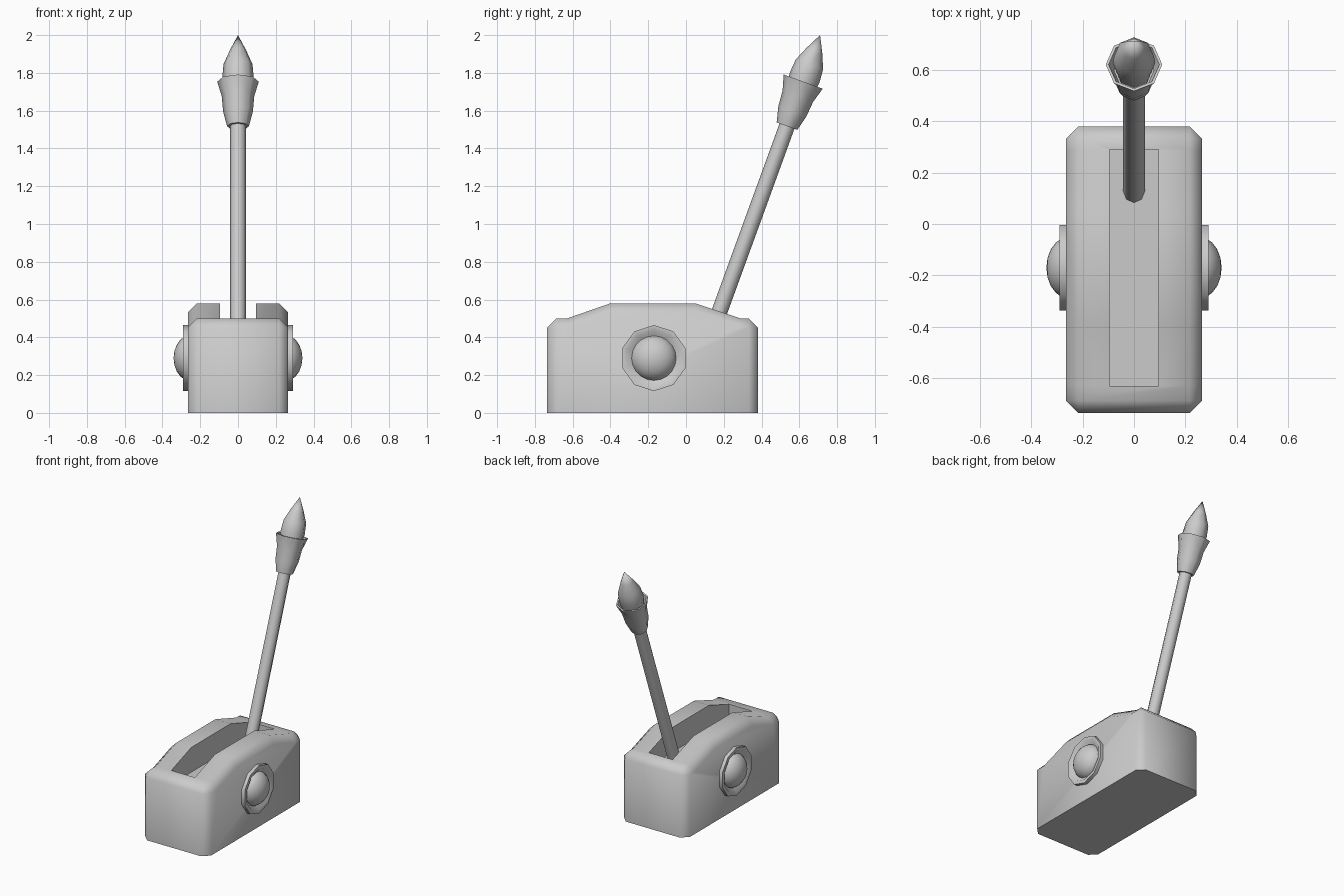
import bpy, bmesh, math
from mathutils import Matrix

if "Cube" in bpy.data.objects:
    bpy.data.objects.remove(bpy.data.objects["Cube"])


def finish(bm, name, angle=50):
    bmesh.ops.recalc_face_normals(bm, faces=bm.faces)
    me = bpy.data.meshes.new(name)
    bm.to_mesh(me)
    bm.free()
    ob = bpy.data.objects.new(name, me)
    bpy.context.collection.objects.link(ob)
    if angle:
        smooth(ob, angle)
    return ob


def select(ob):
    bpy.ops.object.select_all(action='DESELECT')
    ob.select_set(True)
    bpy.context.view_layer.objects.active = ob


def smooth(ob, angle):
    select(ob)
    bpy.ops.object.shade_smooth_by_angle(angle=math.radians(angle))


def lathe(name, profile, sides, matrix):
    """Revolve (radius, height) points about local z; zero radius makes a pole."""
    bm = bmesh.new()
    rings = []
    for r, h in profile:
        n = sides if r > 0 else 1
        rings.append([bm.verts.new(matrix @ Matrix.Rotation(2 * math.pi * k / sides, 4, 'Z')
                                   @ Matrix.Translation((r, 0, h)).to_translation())
                      for k in range(n)])
    for a, b in zip(rings, rings[1:]):
        for k in range(sides):
            j = (k + 1) % sides
            quad = [a[k % len(a)], a[j % len(a)], b[j % len(b)], b[k % len(b)]]
            bm.faces.new(list(dict.fromkeys(quad)))
    for ring in (rings[0], rings[-1]):
        if len(ring) > 1:
            bm.faces.new(ring)
    return finish(bm, name)


# housing: extruded side profile with chamfered outer edges
W = 0.265
outline = [(-0.735, 0), (-0.735, 0.5), (-0.63, 0.5), (-0.40, 0.58),
           (0.05, 0.58), (0.29, 0.5), (0.38, 0.5), (0.38, 0)]
bm = bmesh.new()
face = bm.faces.new([bm.verts.new((-W, y, z)) for y, z in outline])
ext = bmesh.ops.extrude_face_region(bm, geom=[face])
bmesh.ops.translate(bm, vec=(2 * W, 0, 0),
                    verts=[v for v in ext['geom'] if isinstance(v, bmesh.types.BMVert)])
bmesh.ops.recalc_face_normals(bm, faces=bm.faces)
outer = [e for e in bm.edges
         if max(v.co.z for v in e.verts) > 0.01 and e.calc_face_angle(0) > math.radians(60)]
bmesh.ops.bevel(bm, geom=outer, offset=0.048, segments=1, affect='EDGES', profile=0.5)
housing = finish(bm, "housing", 0)

# slot cut into the top
bm = bmesh.new()
bmesh.ops.create_cube(bm, size=1, matrix=Matrix.Translation((0, -0.17, 0.6))
                      @ Matrix.Diagonal((0.19, 0.92, 0.4, 1)))
cutter = finish(bm, "slot_cutter", 0)
cutter.hide_render = True
cut = housing.modifiers.new("slot", 'BOOLEAN')
cut.operation = 'DIFFERENCE'
cut.solver = 'EXACT'
cut.object = cutter
select(housing)
bpy.ops.object.modifier_apply(modifier=cut.name)
bpy.data.objects.remove(cutter)
smooth(housing, 50)

# side bosses and domes, mirrored
side = Matrix.Translation((0, -0.17, 0.29)) @ Matrix.Rotation(math.pi / 2, 4, 'Y')
boss = lathe("side_ring", [(0.175, 0.24), (0.175, 0.29), (0.150, 0.29), (0.128, 0.268)], 10, side)
arc = [i * math.pi / 10 for i in range(5)]
dome = lathe("side_dome", [(0.122 * math.cos(a), 0.25 + 0.091 * math.sin(a)) for a in arc]
             + [(0, 0.341)], 20, side)
for ob in (boss, dome):
    ob.modifiers.new("mirror", 'MIRROR').use_axis = (True, False, False)

# lever: local z runs down the tilted axis from the tip
axis = Matrix.Translation((0, 0.71, 2.0)) @ Matrix.Rotation(math.radians(160), 4, 'X')
axis = Matrix.Translation((0, 0.71, 2.0)) @ Matrix.Rotation(math.radians(-20), 4, 'X') \
    @ Matrix.Rotation(math.pi, 4, 'X')
lathe("lever_rod", [(0.042, 0.45), (0.042, 1.78)], 8, axis)
lathe("grip_cup", [(0.058, 0.513), (0.079, 0.43), (0.086, 0.345), (0.110, 0.262),
                   (0.099, 0.262), (0.078, 0.33)], 8, axis)
lathe("grip_tip", [(0, 0), (0.043, 0.085), (0.077, 0.165), (0.083, 0.24), (0.07, 0.34)], 8, axis)
